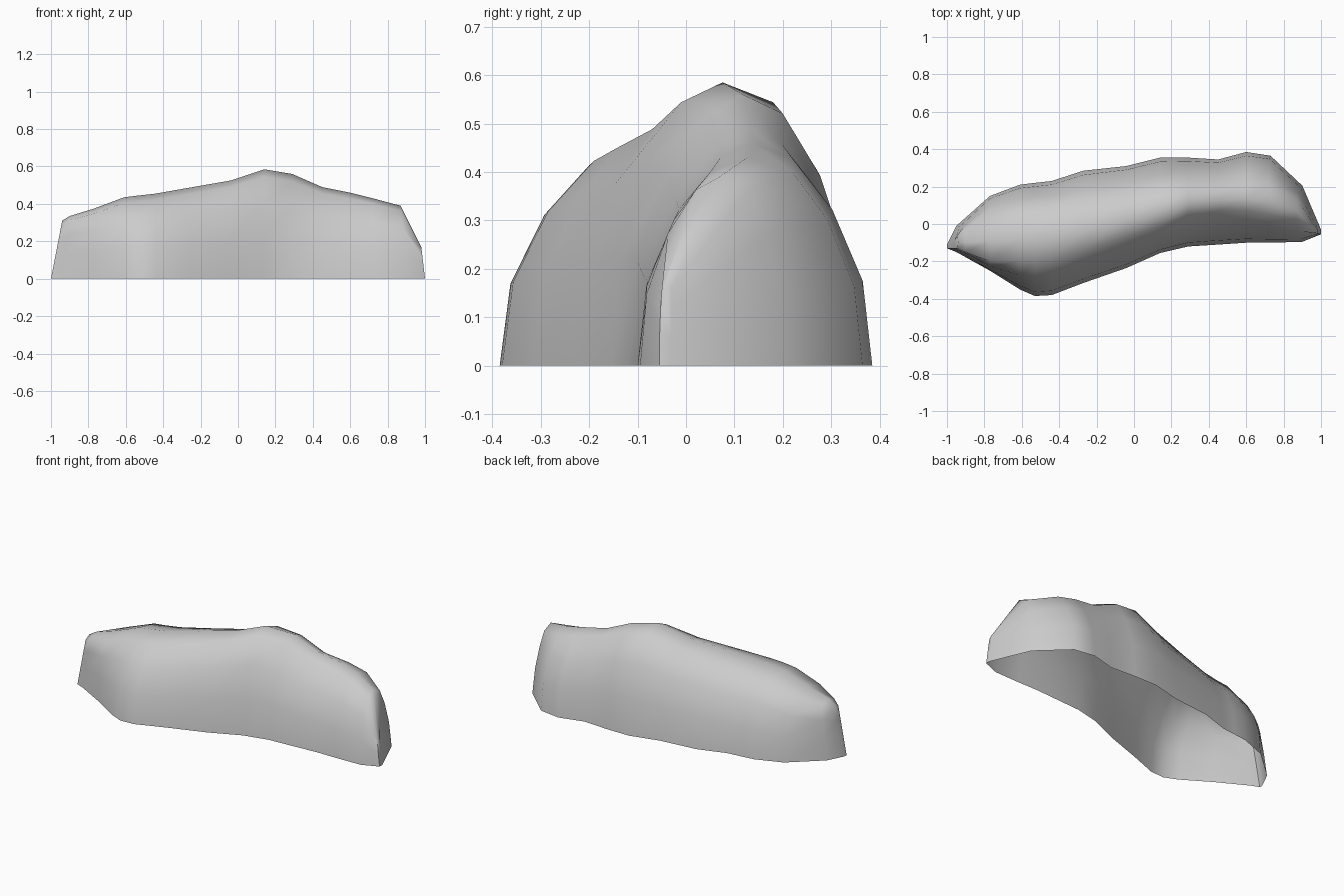
import bpy
import bmesh

if "Cube" in bpy.data.objects:
    bpy.data.objects.remove(bpy.data.objects["Cube"])

# Stations along the rock:
# x at base, x at top, front base y, front shoulder y, back shoulder y, back base y, height
STATIONS = [
    (-1.00, -.94, -.13, -.13, -.06, -.11, .31),
    (-.95, -.90, -.15, -.15, -.03, -.01, .335),
    (-.77, -.77, -.25, -.20, .04, .15, .375),
    (-.61, -.61, -.35, -.20, .06, .21, .435),
    (-.53, -.53, -.385, -.20, .06, .22, .445),
    (-.44, -.44, -.38, -.19, .07, .23, .455),
    (-.27, -.27, -.315, -.14, .10, .285, .485),
    (-.04, -.04, -.235, -.07, .15, .31, .525),
    (.14, .14, -.155, -.01, .18, .355, .585),
    (.29, .29, -.12, .05, .20, .355, .56),
    (.45, .45, -.11, .07, .20, .345, .49),
    (.60, .60, -.10, .07, .22, .385, .46),
    (.73, .72, -.10, .05, .22, .365, .43),
    (.90, .87, -.095, .02, .13, .205, .39),
    (1.00, .98, -.055, -.05, -.03, -.03, .17),
]
# Wall profile: (inward fraction from base to shoulder, height fraction)
WALL = [(0, 0), (.12, .38), (.5, .7), (1, .93)]


def section(xb, xt, yf, sf, sb, yb, h):
    front = [(yf + (sf - yf) * t, k) for t, k in WALL]
    back = [(yb + (sb - yb) * t, k) for t, k in reversed(WALL)]
    ridge = [(sf + (sb - sf) * .45, 1)]
    return [(xb + (xt - xb) * k, y, h * k) for y, k in front + ridge + back]


# Rock shell, open underneath
bm = bmesh.new()
rings = [[bm.verts.new(p) for p in section(*s)] for s in STATIONS]
for a, b in zip(rings, rings[1:]):
    for i in range(len(a) - 1):
        bm.faces.new((a[i], b[i], b[i + 1], a[i + 1]))
# End facets
bm.faces.new(rings[0])
bm.faces.new(rings[-1][::-1])
bmesh.ops.recalc_face_normals(bm, faces=bm.faces)
if sum(f.normal.z * f.calc_area() for f in bm.faces) < 0:
    bmesh.ops.reverse_faces(bm, faces=bm.faces)

mesh = bpy.data.meshes.new("rock")
bm.to_mesh(mesh)
bm.free()
rock = bpy.data.objects.new("rock", mesh)
bpy.context.collection.objects.link(rock)
bpy.context.view_layer.objects.active = rock
rock.select_set(True)
bpy.ops.object.shade_smooth_by_angle(angle=1.0)
